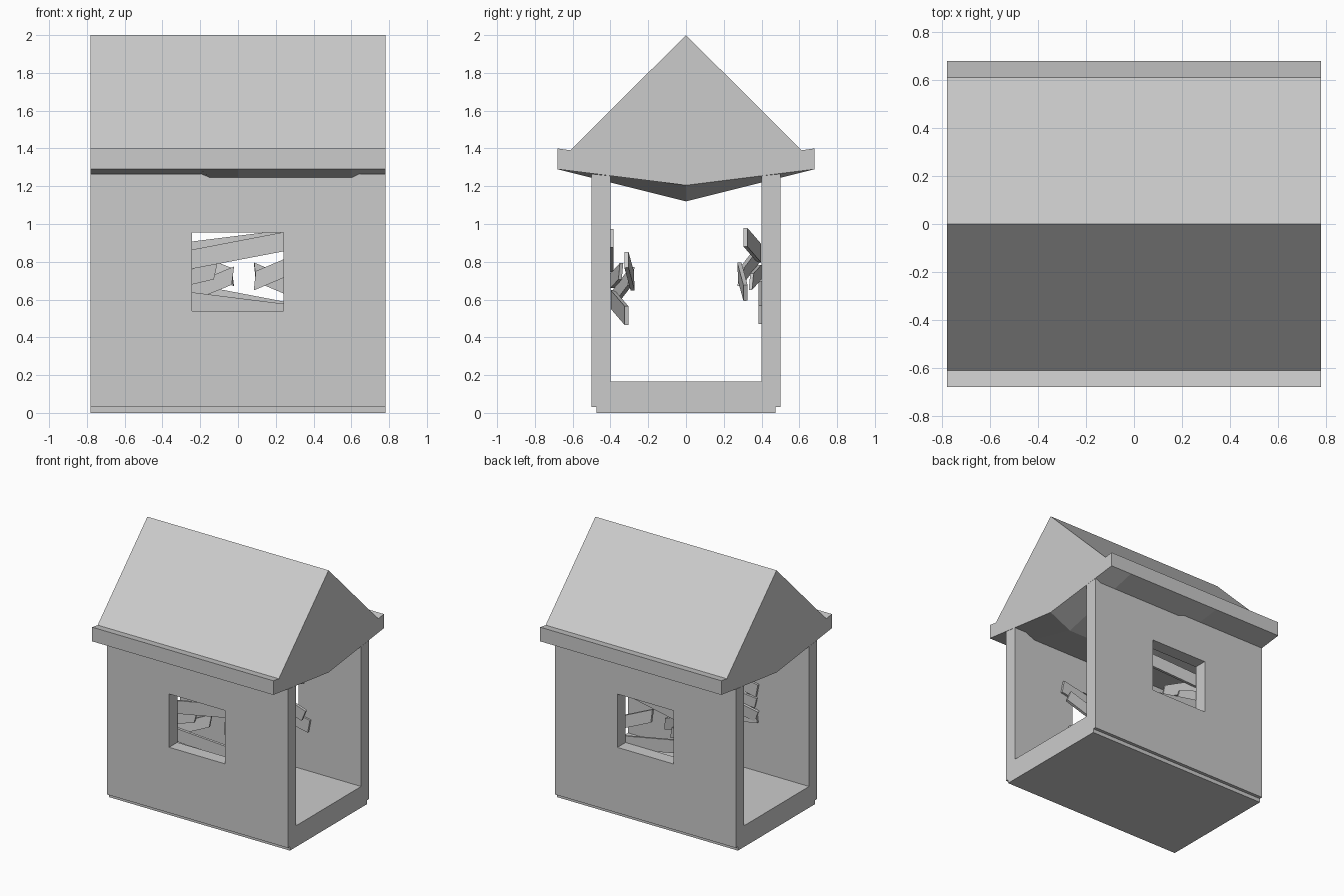
import bpy, bmesh
from mathutils import Vector, Matrix

if "Cube" in bpy.data.objects:
    bpy.data.objects.remove(bpy.data.objects["Cube"])

HALF = 0.78  # half length along x


def make_object(name, bm):
    bmesh.ops.recalc_face_normals(bm, faces=bm.faces[:])
    mesh = bpy.data.meshes.new(name)
    bm.to_mesh(mesh)
    bm.free()
    ob = bpy.data.objects.new(name, mesh)
    bpy.context.collection.objects.link(ob)
    return ob


def loft(name, sections):
    """Skin equal-length (x, [(y, z)...]) sections and cap both ends."""
    bm = bmesh.new()
    rings = [[bm.verts.new((x, y, z)) for y, z in pts] for x, pts in sections]
    for a, b in zip(rings, rings[1:]):
        for i in range(len(a)):
            j = (i + 1) % len(a)
            bm.faces.new((a[i], a[j], b[j], b[i]))
    bm.faces.new(rings[0])
    bm.faces.new(rings[-1][::-1])
    return make_object(name, bm)


def mirrored(right):
    return right + [(-y, z) for y, z in reversed(right)]


def plank(name, a, b, height, thick, flip, skew=0.0):
    """Board from a to b; skew slants the b end; flip turns it onto the back wall."""
    a, b = Vector(a), Vector(b)
    d = (b - a).normalized()
    up = d.cross(Vector((0, 1, 0))).normalized()
    if up.z < 0:
        up = -up
    side = d.cross(up)
    bm = bmesh.new()
    bmesh.ops.create_cube(bm, size=1)
    for v in bm.verts:
        x, y, z = v.co
        base = b + d * (skew * z) if x > 0 else a
        v.co = base + side * (y * thick) + up * (z * height)
    if flip:
        turn = Matrix.Translation((0, 0, 1.445)) @ Matrix.Diagonal((1, -1, -1, 1))
        bmesh.ops.transform(bm, matrix=turn, verts=bm.verts[:])
    return make_object(name, bm)


# Floor and walls as one U-shaped shell with a stepped footing
shell = mirrored([(0.475, 0), (0.475, 0.03), (0.5, 0.03), (0.5, 1.265),
                  (0.4, 1.255), (0.4, 0.165)])
body = loft("walls_and_floor", [(-HALF, shell), (HALF, shell)])

# Window openings through both long walls
window = [(-0.7, 0.54), (0.7, 0.54), (0.7, 0.955), (-0.7, 0.955)]
cutter = loft("window_cutter", [(-0.243, window), (0.24, window)])
cutter.hide_render = True
cutter.hide_viewport = True
cut = body.modifiers.new("windows", 'BOOLEAN')
cut.object = cutter
cut.operation = 'DIFFERENCE'
cut.solver = 'EXACT'


# Solid gable roof with raised eave lips and a sagging underside
def roof_profile(sag_z):
    return [(0, sag_z), (0.68, 1.29), (0.68, 1.40), (0.612, 1.39), (0, 2.0),
            (-0.612, 1.39), (-0.68, 1.40), (-0.68, 1.29)]


loft("roof", [(x, roof_profile(z)) for x, z in
              ((-HALF, 1.205), (-0.2, 1.205), (0, 1.12), (0.6, 1.12), (HALF, 1.205))])

# Broken boards nailed inside each window
for wall, flip in (("front", False), ("back", True)):
    plank(wall + "_upper_board", (-0.34, -0.392, 0.795), (0.34, -0.392, 0.925),
          0.10, 0.016, flip)
    plank(wall + "_lower_board", (-0.34, -0.388, 0.60), (0.34, -0.315, 0.515),
          0.10, 0.02, flip)
    plank(wall + "_broken_board_left", (-0.34, -0.385, 0.60), (-0.03, -0.29, 0.725),
          0.085, 0.022, flip, 0.05)
    plank(wall + "_broken_board_right", (0.35, -0.315, 0.81), (0.09, -0.285, 0.70),
          0.09, 0.022, flip, -0.05)
    plank(wall + "_short_board", (-0.33, -0.39, 0.70), (-0.12, -0.345, 0.75),
          0.08, 0.018, flip, 0.04)
